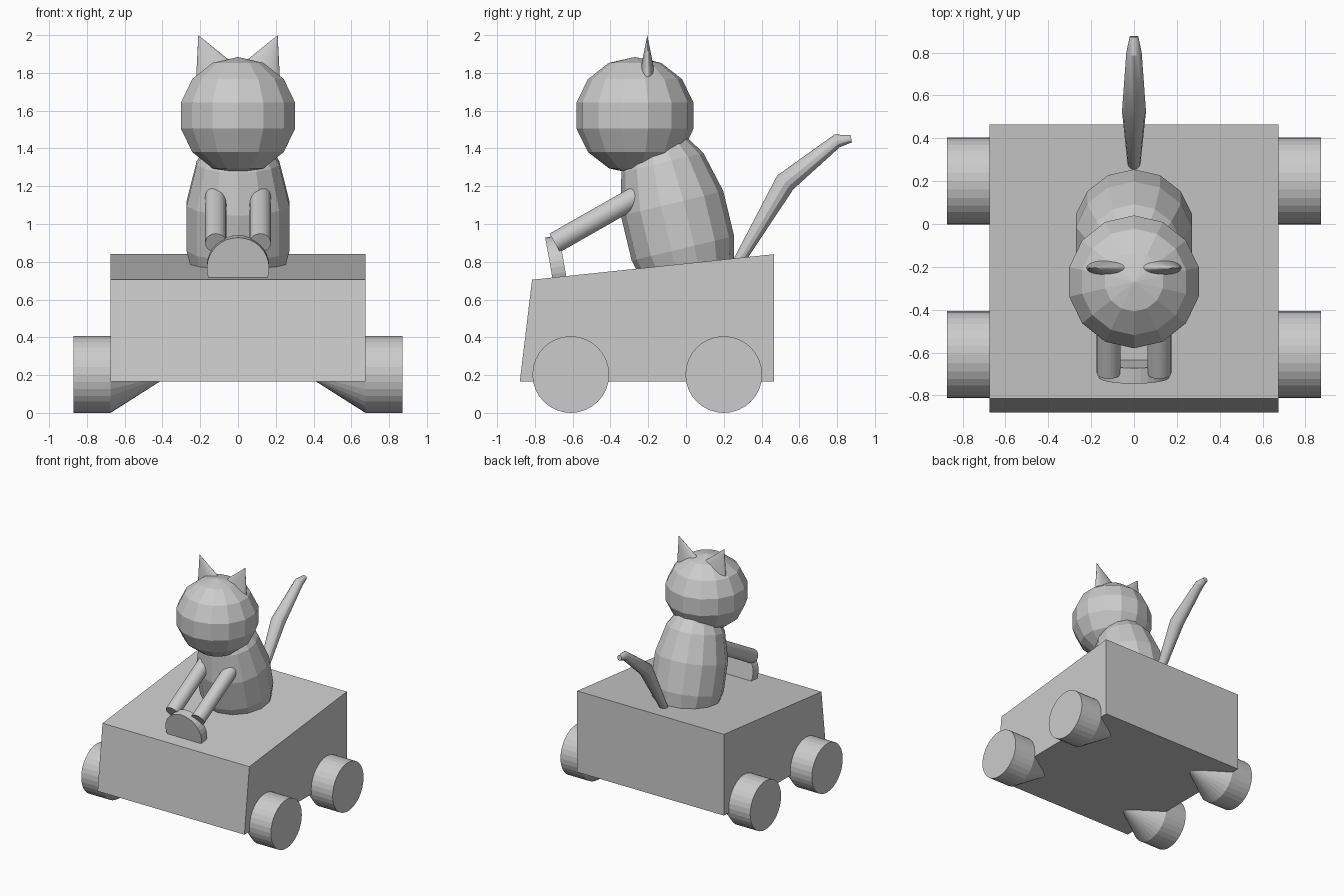
import bpy, bmesh, math
from mathutils import Vector

cube = bpy.data.objects.get("Cube")
if cube:
    bpy.data.objects.remove(cube, do_unlink=True)

grey = bpy.data.materials.new("plain_grey")
grey.use_nodes = True
GREY = (0.6, 0.6, 0.6, 1)
grey.diffuse_color = GREY
grey.node_tree.nodes["Principled BSDF"].inputs["Base Color"].default_value = GREY


def add_object(name, bm):
    """Turn a bmesh into a grey object."""
    bmesh.ops.recalc_face_normals(bm, faces=bm.faces)
    mesh = bpy.data.meshes.new(name)
    bm.to_mesh(mesh)
    bm.free()
    mesh.materials.append(grey)
    obj = bpy.data.objects.new(name, mesh)
    bpy.context.collection.objects.link(obj)
    return obj


def tapered_rod(name, start, end, r1, r2, flatten=1.0, sides=32):
    """Cylinder or cone running from start to end."""
    start, end = Vector(start), Vector(end)
    axis = end - start
    bm = bmesh.new()
    bmesh.ops.create_cone(bm, cap_ends=True, segments=sides,
                          radius1=r1, radius2=r2, depth=axis.length)
    obj = add_object(name, bm)
    obj.location = (start + end) / 2
    obj.rotation_euler = axis.to_track_quat('Z', 'Y').to_euler()
    obj.scale.x = flatten
    return obj


def ball(name, centre, scale, tilt=0.0):
    """Low-poly ball, stretched and leaning forward."""
    bm = bmesh.new()
    bmesh.ops.create_uvsphere(bm, u_segments=14, v_segments=7, radius=1)
    obj = add_object(name, bm)
    obj.location, obj.scale = centre, scale
    obj.rotation_euler.x = math.radians(tilt)
    return obj


# Cart: side profile extruded across the width
HALF = 0.675
bm = bmesh.new()
profile = [(-0.88, 0.165), (-0.815, 0.705), (0.465, 0.84), (0.465, 0.165)]
side = bm.faces.new([bm.verts.new((-HALF, y, z)) for y, z in profile])
grown = bmesh.ops.extrude_face_region(bm, geom=[side])["geom"]
bmesh.ops.translate(bm, vec=(2 * HALF, 0, 0),
                    verts=[v for v in grown if isinstance(v, bmesh.types.BMVert)])
add_object("cart_body", bm)

# Seated animal: torso and head
ball("torso", (0, -0.045, 0.99), (0.286, 0.286, 0.55), 13.5)
ball("head", (0, -0.27, 1.574), (0.318, 0.318, 0.31))

# Mirrored parts: wheels with pointed hubs, ears and arms
R = 0.203
for s, label in ((1, "left"), (-1, "right")):
    for y, place in ((-0.61, "front"), (0.2, "rear")):
        tapered_rod(f"{place}_{label}_wheel", (s * HALF, y, R), (s * 0.872, y, R), R, R)
        tapered_rod(f"{place}_{label}_hub", (s * HALF, y, R), (s * 0.355, y, R), R, 0)
    tapered_rod(f"{label}_ear", (s * 0.13, -0.205, 1.82), (s * 0.21, -0.205, 2.0),
                0.1, 0, flatten=0.35)
    tapered_rod(f"{label}_arm", (s * 0.118, -0.695, 0.9), (s * 0.118, -0.22, 1.17),
                0.056, 0.056)

# Steering wheel, tipped toward the front
centre, axis = Vector((0, -0.68, 0.772)), Vector((0, 0.985, 0.176))
tapered_rod("steering_wheel", centre - axis * 0.037, centre + axis * 0.037, 0.165, 0.165)

# Tail: tapered bent tube
curve = bpy.data.curves.new("tail", 'CURVE')
curve.dimensions = '3D'
curve.bevel_depth = 1
curve.bevel_resolution = 4
curve.use_fill_caps = True
spline = curve.splines.new('POLY')
path = [(0.26, 0.77, 0.028), (0.525, 1.22, 0.056), (0.80, 1.44, 0.036), (0.875, 1.452, 0.02)]
spline.points.add(len(path) - 1)
for point, (y, z, radius) in zip(spline.points, path):
    point.co = (0, y, z, 1)
    point.radius = radius
curve.materials.append(grey)
tail = bpy.data.objects.new("tail", curve)
bpy.context.collection.objects.link(tail)
bpy.ops.object.select_all(action='DESELECT')
tail.select_set(True)
bpy.context.view_layer.objects.active = tail
bpy.ops.object.convert(target='MESH')
bpy.ops.object.shade_smooth_by_angle(angle=math.radians(30))
